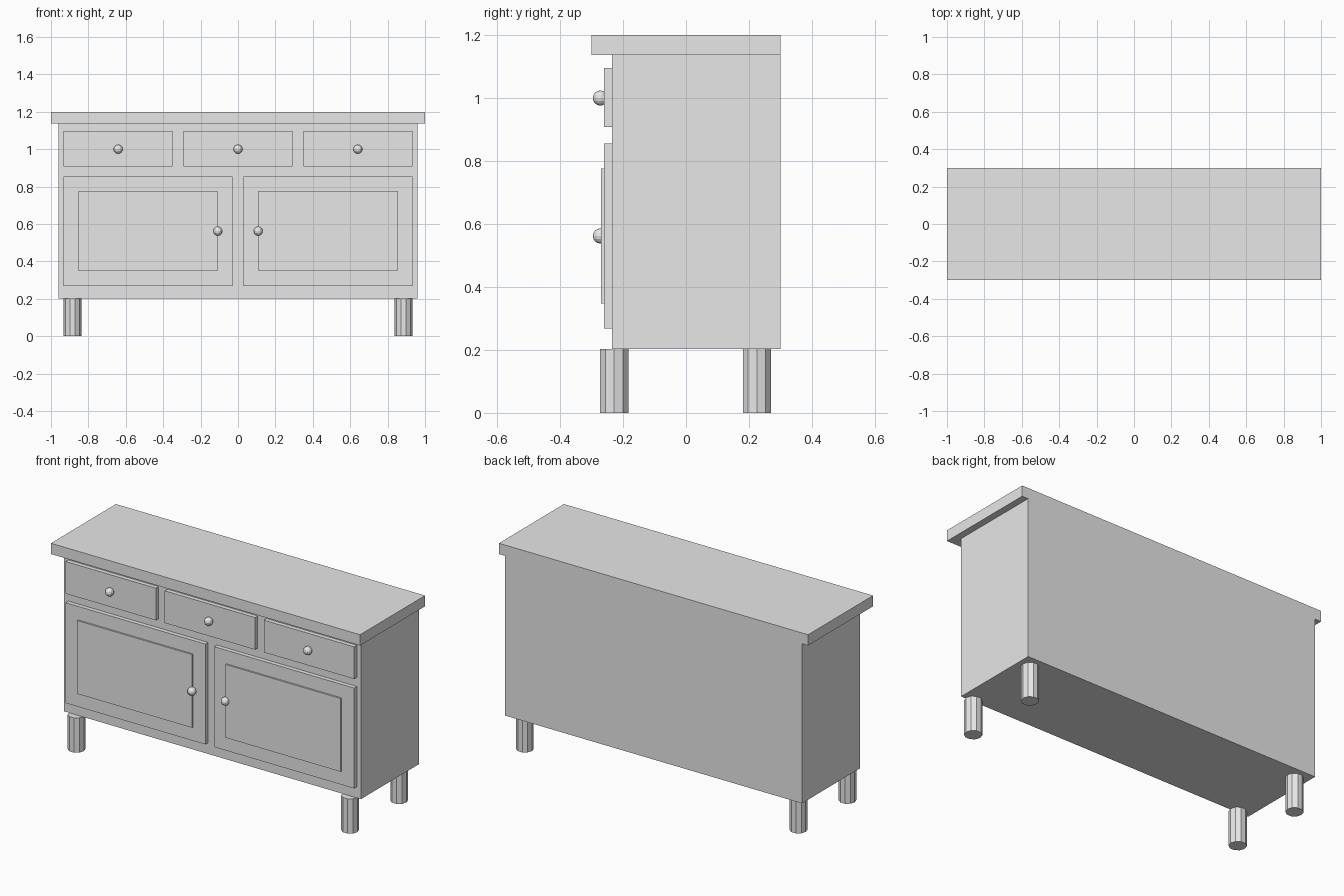
import bpy, math

if "Cube" in bpy.data.objects:
    bpy.data.objects.remove(bpy.data.objects["Cube"])

paint = bpy.data.materials.new("light_grey")
paint.diffuse_color = (0.8, 0.8, 0.8, 1)
paint.use_nodes = True
paint.node_tree.nodes["Principled BSDF"].inputs["Base Color"].default_value = paint.diffuse_color


def finish(name):
    ob = bpy.context.object
    ob.name = name
    ob.data.materials.append(paint)
    return ob


def box(name, x0, x1, y0, y1, z0, z1):
    bpy.ops.mesh.primitive_cube_add(
        size=1, location=((x0 + x1) / 2, (y0 + y1) / 2, (z0 + z1) / 2))
    bpy.context.object.scale = (x1 - x0, y1 - y0, z1 - z0)
    bpy.ops.object.transform_apply(location=False, rotation=False, scale=True)
    return finish(name)


def knob(name, x, z):
    bpy.ops.mesh.primitive_uv_sphere_add(
        segments=12, ring_count=8, radius=0.024, location=(x, -0.272, z))
    return finish(name)


FRONT = -0.235   # front plane of the cabinet
FACE = -0.26     # front plane of drawers and doors

# Cabinet and worktop
box("cabinet", -0.96, 0.96, FRONT, 0.30, 0.203, 1.137)
box("worktop", -1.0, 1.0, -0.30, 0.30, 1.137, 1.2)

# Three drawers with knobs
for label, x in (("left", -0.641), ("middle", 0.0), ("right", 0.641)):
    box(label + "_drawer", x - 0.292, x + 0.292, FACE, FRONT, 0.908, 1.096)
    knob(label + "_drawer_knob", x, 1.0)

# Two doors with raised panels and knobs
for label, s in (("left", -1), ("right", 1)):
    x = s * 0.481
    box(label + "_door", x - 0.452, x + 0.452, FACE, FRONT, 0.268, 0.855)
    box(label + "_door_panel", x - 0.372, x + 0.372, -0.27, FACE, 0.348, 0.776)
    knob(label + "_door_knob", s * 0.108, 0.562)

# Four ten-sided legs, with a corner pointing sideways
for side, x in (("left", -0.885), ("right", 0.885)):
    for end, y in (("front", -0.228), ("back", 0.225)):
        bpy.ops.mesh.primitive_cylinder_add(
            vertices=10, radius=0.047, depth=0.203, location=(x, y, 0.1015),
            rotation=(0, 0, math.pi / 2))
        finish(end + "_" + side + "_leg")
